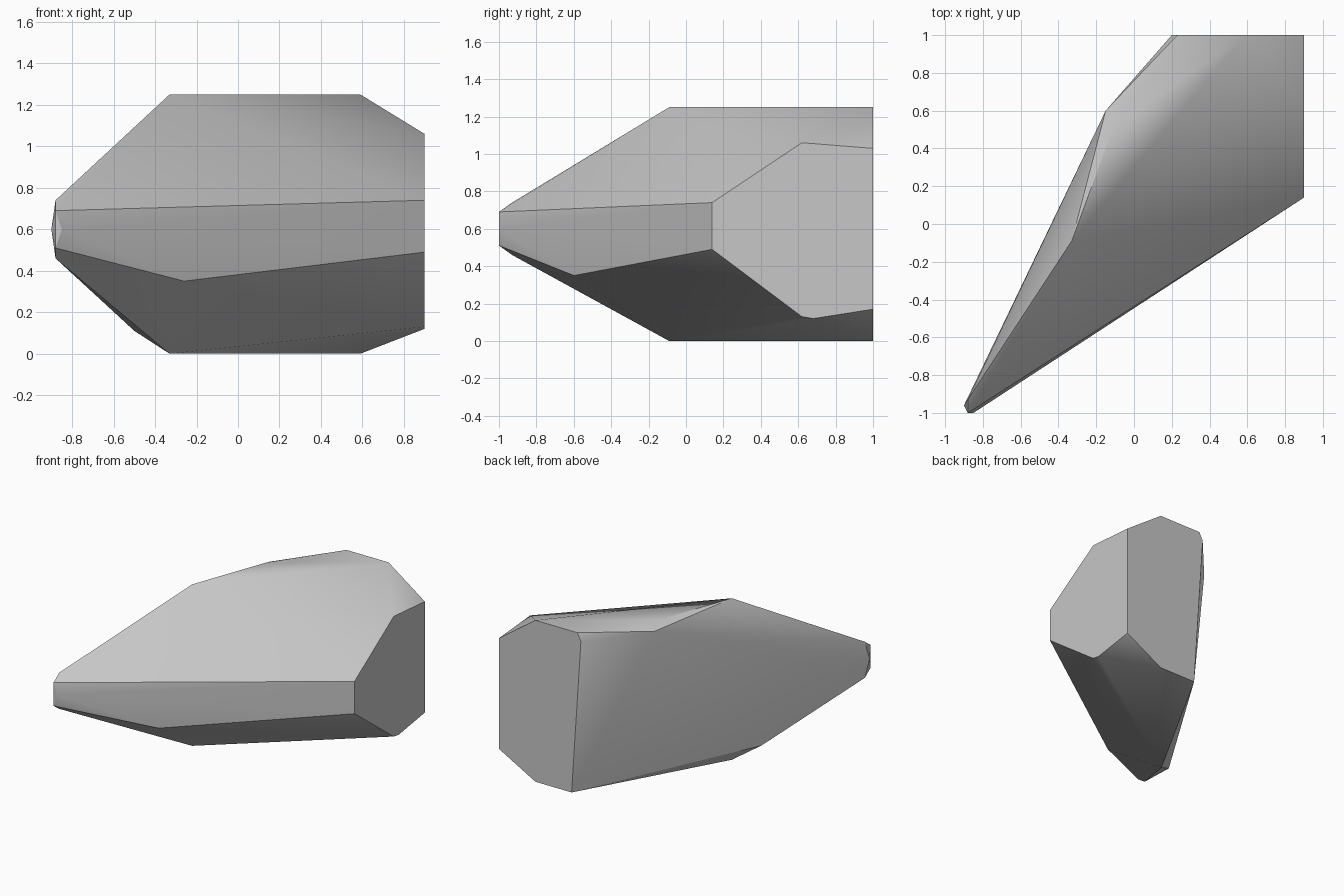
import bpy
import bmesh
from math import radians

# Remove only the default object
default_object = bpy.data.objects.get("Cube")
if default_object:
    bpy.data.objects.remove(default_object, do_unlink=True)


def make_material(name, colour):
    material = bpy.data.materials.new(name)
    material.use_nodes = True
    material.diffuse_color = colour
    material.node_tree.nodes["Principled BSDF"].inputs["Base Color"].default_value = colour
    return material


def make_faceted_solid(name, corner_groups, material):
    """Wrap the groups of corners in one closed, cleanly faceted shell."""
    bm = bmesh.new()
    for group in corner_groups:
        for corner in group:
            bm.verts.new(corner)
    result = bmesh.ops.convex_hull(bm, input=bm.verts[:])
    unused = [v for v in result["geom_interior"] if isinstance(v, bmesh.types.BMVert)]
    bmesh.ops.delete(bm, geom=unused, context="VERTS")
    # Merge coplanar triangles into whole facets
    bmesh.ops.dissolve_limit(bm, angle_limit=radians(1), verts=bm.verts[:], edges=bm.edges[:])
    bmesh.ops.recalc_face_normals(bm, faces=bm.faces[:])

    mesh = bpy.data.meshes.new(name)
    bm.to_mesh(mesh)
    bm.free()
    mesh.materials.append(material)
    solid = bpy.data.objects.new(name, mesh)
    bpy.context.collection.objects.link(solid)

    # Soft shading across shallow bends, crisp edges elsewhere
    bpy.ops.object.select_all(action="DESELECT")
    solid.select_set(True)
    bpy.context.view_layer.objects.active = solid
    bpy.ops.object.shade_smooth_by_angle(angle=radians(30))
    return solid


# Narrow blunt tip
tip = [
    (-0.88, -0.93, 0.74), (-0.88, -0.93, 0.46), (-0.9, -0.96, 0.6),
    (-0.88, -1, 0.69), (-0.88, -1, 0.51), (-0.85, -1, 0.6),
]

# Flat top facet and the chamfer behind it
top = [
    (-0.33, -0.09, 1.25), (-0.11, 0.51, 1.25), (0.23, 1, 1.25), (0.59, 1, 1.25),
    (-0.15, 0.6, 1.21), (0.2, 1, 1.19),
]

# Underside and the low front ridge
underside = [
    (-0.33, -0.09, 0), (0.28, 1, 0), (0.59, 1, 0),
    (-0.5, -0.21, 0.11), (-0.26, -0.6, 0.35),
]

# Broad side face that meets the back in a square corner
side = [
    (0.88, 0.13, 0.74), (0.9, 0.14, 0.74), (0.9, 0.14, 0.49),
    (0.9, 0.62, 1.06), (0.9, 1, 1.03), (0.9, 1, 0.17),
    (0.9, 0.62, 0.13), (0.9, 0.68, 0.12),
]

stone_grey = make_material("stone grey", (0.57, 0.57, 0.57, 1))
make_faceted_solid("rock_shard", [tip, top, underside, side], stone_grey)
